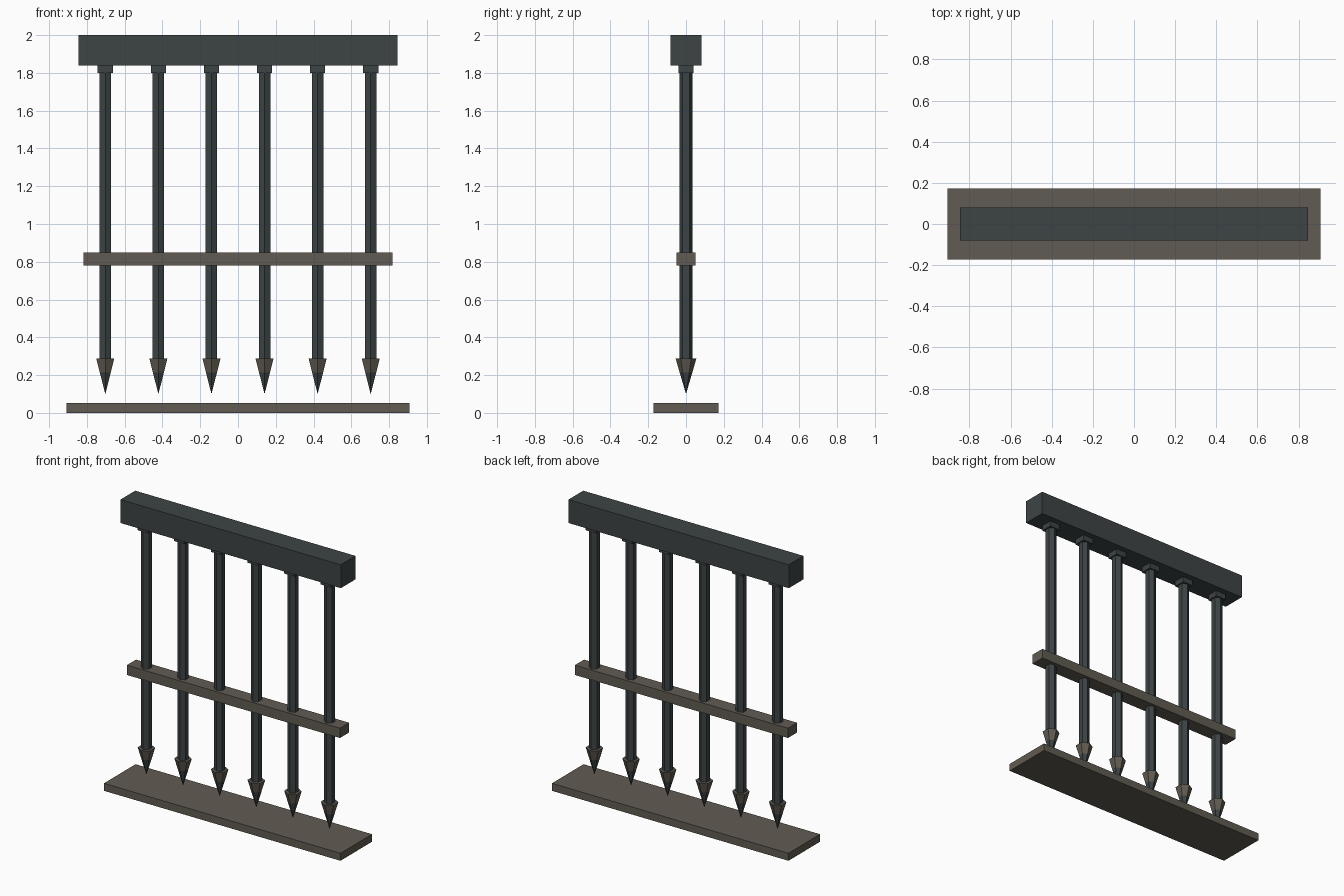
import bpy
import bmesh
from math import cos, sin, pi

cube = bpy.data.objects.get("Cube")
if cube:
    bpy.data.objects.remove(cube, do_unlink=True)


def make_material(name, rgb):
    mat = bpy.data.materials.new(name)
    mat.use_nodes = True
    mat.diffuse_color = (*rgb, 1)
    mat.node_tree.nodes["Principled BSDF"].inputs["Base Color"].default_value = (*rgb, 1)
    return mat


iron = make_material("dark iron", (0.047, 0.058, 0.060))
bronze = make_material("worn brown metal", (0.120, 0.105, 0.084))


def finish(name, bm, mats):
    bmesh.ops.recalc_face_normals(bm, faces=bm.faces[:])
    mesh = bpy.data.meshes.new(name)
    bm.to_mesh(mesh)
    bm.free()
    for mat in mats:
        mesh.materials.append(mat)
    obj = bpy.data.objects.new(name, mesh)
    bpy.context.collection.objects.link(obj)
    return obj


def box(name, x, half_x, half_y, z0, z1, mat):
    bm = bmesh.new()
    bmesh.ops.create_cube(bm, size=2)
    for v in bm.verts:
        v.co = (x + v.co.x * half_x, v.co.y * half_y, z1 if v.co.z > 0 else z0)
    return finish(name, bm, [mat])


def hex_prism(name, x, rings, mats):
    """Six-sided solid through (radius, z) rings, points on the y axis.
    Each band between rings takes the material of its number."""
    bm = bmesh.new()
    loops = []
    for r, z in rings:
        if r == 0:
            loops.append([bm.verts.new((x, 0, z))] * 6)
        else:
            loops.append([bm.verts.new((x + r * sin(i * pi / 3), r * cos(i * pi / 3), z))
                          for i in range(6)])
    for band, (a, b) in enumerate(zip(loops, loops[1:])):
        for i in range(6):
            j = (i + 1) % 6
            corners = list(dict.fromkeys((a[i], a[j], b[j], b[i])))
            bm.faces.new(corners).material_index = min(band, len(mats) - 1)
    for loop in (loops[0], loops[-1]):
        if loop[0] is not loop[1]:
            bm.faces.new(loop)
    return finish(name, bm, mats)


# Frame: sill, cross rail and top beam
box("ground_sill", 0, 0.907, 0.173, 0, 0.052, bronze)
box("cross_rail", 0, 0.817, 0.05, 0.78, 0.848, bronze)
box("top_beam", 0, 0.845, 0.081, 1.838, 2.0, iron)

# Six bars, each with a collar and a pointed foot
for n in range(6):
    x = (n - 2.5) * 0.281
    box(f"collar_{n + 1}", x, 0.04, 0.04, 1.80, 1.838, iron)
    hex_prism(f"bar_{n + 1}", x, [(0.035, 1.82), (0.035, 0.28)], [iron])
    hex_prism(f"spike_{n + 1}", x, [(0.055, 0.288), (0.034, 0.215), (0, 0.1)], [bronze, iron])
